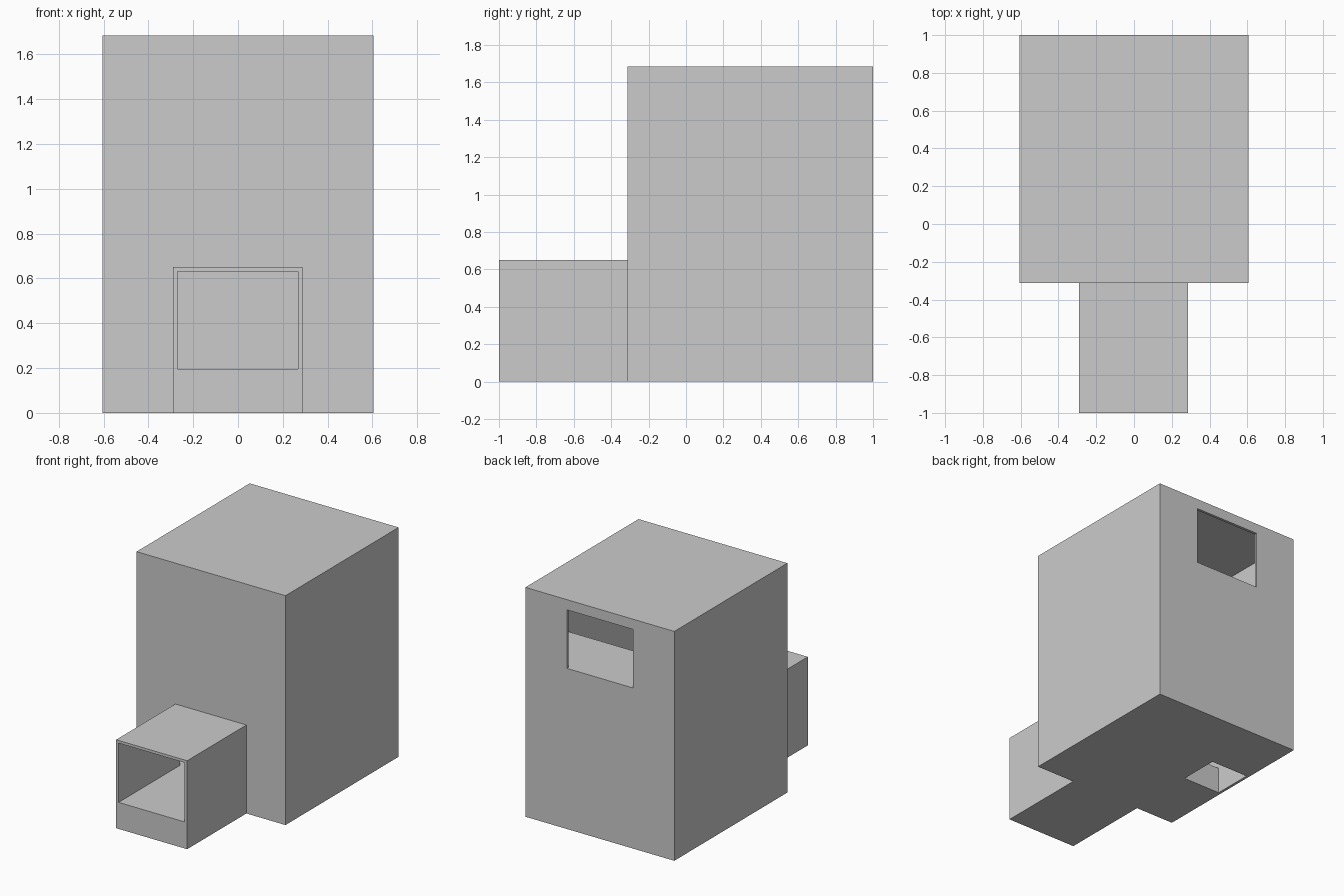
import bpy

if "Cube" in bpy.data.objects:
    bpy.data.objects.remove(bpy.data.objects["Cube"])


def box(name, x, y, z):
    """Axis-aligned box from (min, max) ranges."""
    bpy.ops.mesh.primitive_cube_add(size=1)
    ob = bpy.context.object
    ob.name = name
    ranges = (x, y, z)
    for v in ob.data.vertices:
        v.co = [r[1] if c > 0 else r[0] for c, r in zip(v.co, ranges)]
    return ob


def combine(target, other, operation):
    """Apply an exact boolean and remove the helper object."""
    mod = target.modifiers.new(other.name, 'BOOLEAN')
    mod.operation = operation
    mod.solver = 'EXACT'
    mod.object = other
    bpy.context.view_layer.objects.active = target
    bpy.ops.object.modifier_apply(modifier=mod.name)
    bpy.data.objects.remove(other, do_unlink=True)


FLOOR, LEDGE = 0.195, 1.18      # walking heights inside
INNER = (-0.585, 0.585)         # inner width of the room
OPENING = (-0.27, 0.267)        # width of both openings

# Tall room with a low entrance tunnel in front
house = box("house_shell", (-0.605, 0.605), (-0.313, 1.0), (0, 1.685))
combine(house, box("entrance_block", (-0.29, 0.287), (-1.0, -0.2), (0, 0.65)), 'UNION')

# Hollow room, leaving a thick floor and a raised ledge at the back
cutters = [
    ("room", INNER, (-0.29, 0.52), (FLOOR, 1.665)),
    ("ledge_space", INNER, (0.2, 0.98), (LEDGE, 1.665)),
    # Entrance tunnel, back window and the shaft through the floor
    ("tunnel", OPENING, (-1.1, -0.1), (FLOOR, 0.63)),
    ("back_window", OPENING, (0.8, 1.1), (LEDGE, 1.61)),
    ("floor_shaft", (-0.585, -0.277), (0.215, 0.515), (-0.1, 0.5)),
]
for name, x, y, z in cutters:
    combine(house, box(name, x, y, z), 'DIFFERENCE')
